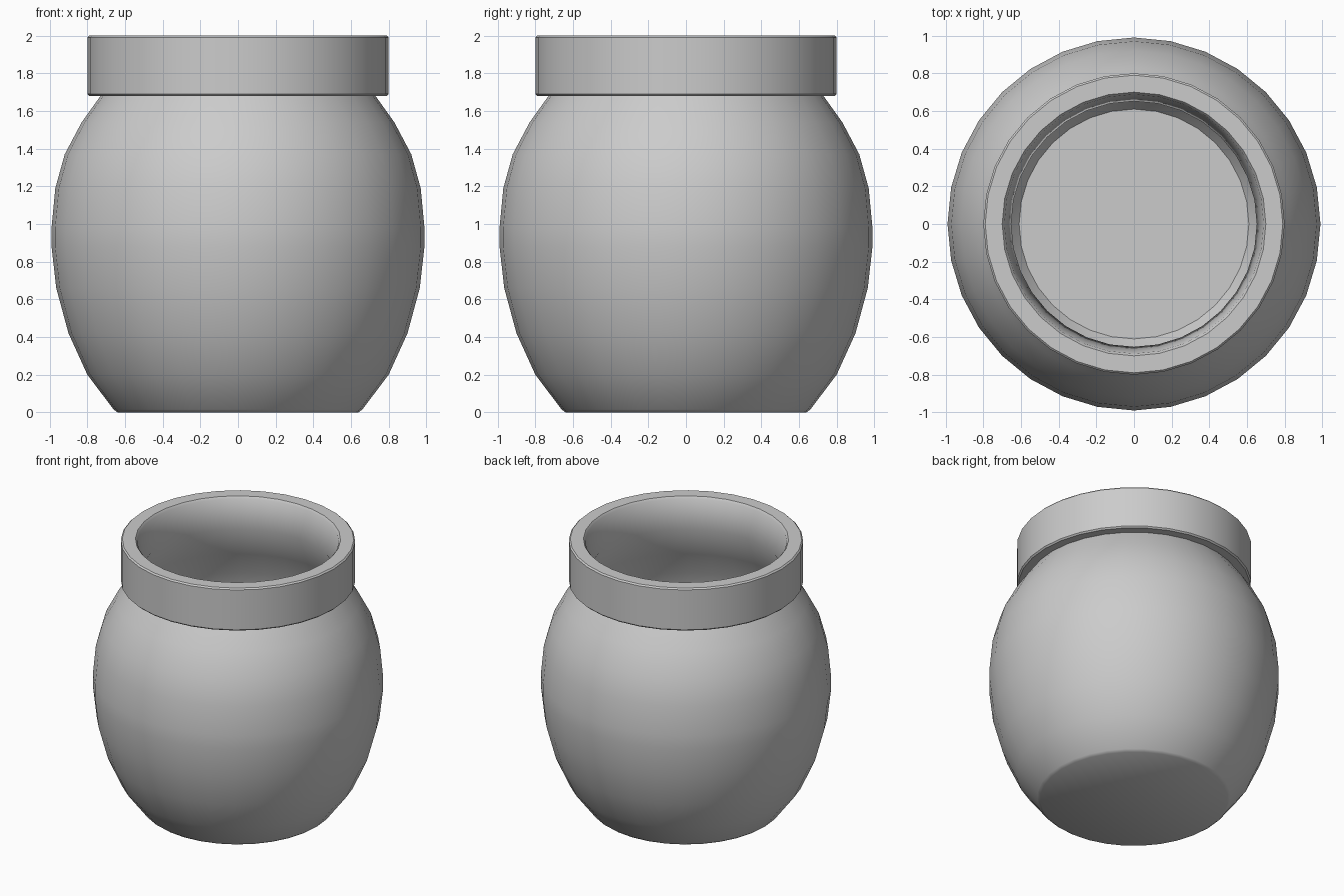
import bpy, bmesh, math

if "Cube" in bpy.data.objects:
    bpy.data.objects.remove(bpy.data.objects["Cube"])

SIDES = 32


def lathe(name, profile):
    """Spin an (r, z) profile about z; points with r = 0 become poles."""
    bm = bmesh.new()
    rings = []
    for r, z in profile:
        if r == 0:
            rings.append([bm.verts.new((0, 0, z))] * SIDES)
        else:
            rings.append([bm.verts.new((r * math.cos(math.tau * i / SIDES),
                                        r * math.sin(math.tau * i / SIDES), z))
                          for i in range(SIDES)])
    for a, b in zip(rings, rings[1:]):
        for i in range(SIDES):
            j = (i + 1) % SIDES
            bm.faces.new(list(dict.fromkeys((a[i], a[j], b[j], b[i]))))
    bmesh.ops.recalc_face_normals(bm, faces=bm.faces)
    mesh = bpy.data.meshes.new(name)
    bm.to_mesh(mesh)
    bm.free()
    obj = bpy.data.objects.new(name, mesh)
    bpy.context.collection.objects.link(obj)
    bpy.ops.object.select_all(action='DESELECT')
    obj.select_set(True)
    bpy.context.view_layer.objects.active = obj
    bpy.ops.object.shade_smooth_by_angle(angle=math.radians(40))
    return obj


# Base and bulging outer wall
outer = [(0, 0), (0.64, 0), (0.66, 0.015), (0.80, 0.20), (0.90, 0.42),
         (0.965, 0.66), (0.99, 0.88), (0.99, 0.98), (0.97, 1.19),
         (0.92, 1.37), (0.83, 1.54), (0.73, 1.68)]
# Thick collar, tapering inward on its inner side
collar = [(0.79, 1.68), (0.80, 1.69), (0.80, 1.99), (0.79, 2.0),
          (0.70, 2.0), (0.688, 1.985), (0.652, 1.77)]
# Hollow interior, following the outer wall down to the floor
inner = [(0.77, 1.53), (0.855, 1.35), (0.90, 1.18), (0.92, 0.93),
         (0.90, 0.68), (0.835, 0.45), (0.745, 0.25), (0.61, 0.07), (0, 0.07)]

lathe("pot", outer + collar + inner)
